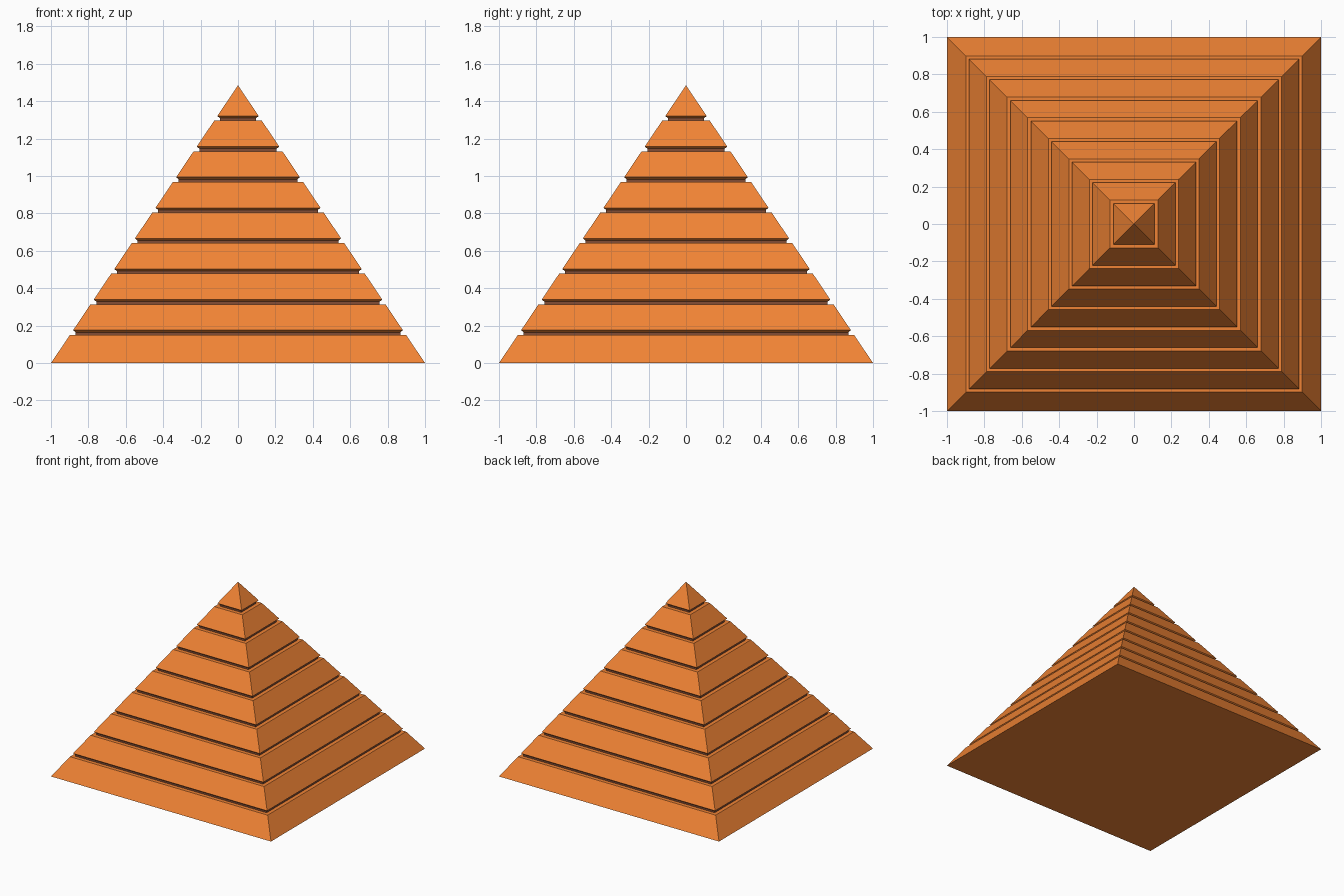
import bpy, bmesh

if "Cube" in bpy.data.objects:
    bpy.data.objects.remove(bpy.data.objects["Cube"])

HEIGHT, TIERS = 1.485, 9
PITCH, GAP = 0.1636, 0.026


def material(name, rgb):
    m = bpy.data.materials.new(name)
    m.diffuse_color = (*rgb, 1)
    m.use_nodes = True
    m.node_tree.nodes["Principled BSDF"].inputs["Base Color"].default_value = m.diffuse_color
    return m


orange = material("orange_stone", (0.88, 0.23, 0.035))
brown = material("brown_joint", (0.23, 0.075, 0.035))


def slope(z):
    return 1 - z / HEIGHT


def square_loft(name, profile, mat):
    """Stack square rings given as (half width, z); zero width makes a point."""
    bm = bmesh.new()
    rings = []
    for r, z in profile:
        corners = [(-r, -r), (r, -r), (r, r), (-r, r)] if r > 0 else [(0, 0)]
        rings.append([bm.verts.new((x, y, z)) for x, y in corners])
    for a, b in zip(rings, rings[1:]):
        for i in range(4):
            j = (i + 1) % 4
            top = [b[j], b[i]] if len(b) == 4 else [b[0]]
            bm.faces.new([a[i], a[j]] + top)
    bm.faces.new(rings[0][::-1])
    if len(rings[-1]) == 4:
        bm.faces.new(rings[-1])
    me = bpy.data.meshes.new(name)
    bm.to_mesh(me)
    bm.free()
    me.materials.append(mat)
    ob = bpy.data.objects.new(name, me)
    bpy.context.collection.objects.link(ob)


for i in range(TIERS):
    z0 = i * PITCH + (0.012 if i else 0)
    z1 = (i + 1) * PITCH - GAP / 2
    profile = [(slope(z0), z0)]
    if i:
        # recessed joint and undercut below each upper tier
        neck = slope(z0) - 0.014
        low, mid = i * PITCH - GAP / 2, z0 - 0.011
        square_loft(f"joint_{i}", [(neck, low), (neck, mid)], brown)
        profile.insert(0, (neck, mid))
    # sloped tier, or pointed cap at the top
    profile.append((slope(z1), z1) if i < TIERS - 1 else (0, HEIGHT))
    square_loft(f"tier_{i + 1}" if i < TIERS - 1 else "cap", profile, orange)
